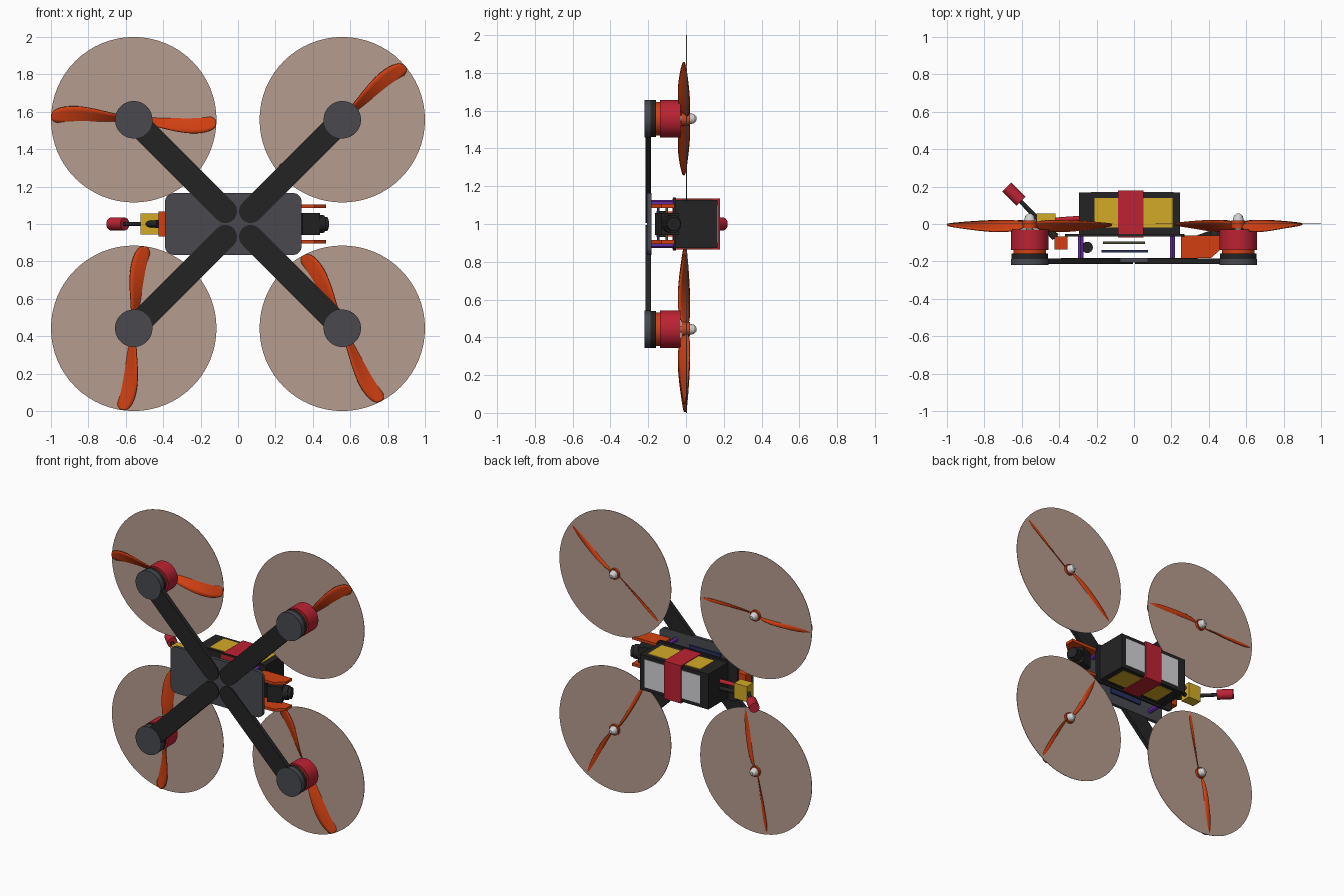
import bpy, bmesh, math
from mathutils import Vector, Matrix

cube = bpy.data.objects.get("Cube")
if cube:
    bpy.data.objects.remove(cube, do_unlink=True)

MID = 1.0       # height of the craft's centre line
ROTOR = 0.5575  # rotor offset from the centre
made = []


def material(name, *srgb):
    lin = [((c / 255 + 0.055) / 1.055) ** 2.4 for c in srgb] + [1]
    m = bpy.data.materials.new(name)
    m.use_nodes = True
    m.diffuse_color = lin
    m.node_tree.nodes["Principled BSDF"].inputs["Base Color"].default_value = lin
    return m


black = material("carbon black", 36, 36, 36)
grey = material("dark grey", 72, 73, 78)
orange = material("orange", 210, 64, 18)
red = material("red", 188, 34, 50)
yellow = material("yellow", 210, 170, 38)
white = material("light grey", 212, 212, 214)
purple = material("purple", 100, 45, 165)
tan = material("rotor blur tan", 182, 156, 142)
green = material("board green", 70, 75, 52)
blue = material("board blue", 42, 48, 95)


def finish(name, bm, mat):
    bmesh.ops.recalc_face_normals(bm, faces=bm.faces)
    me = bpy.data.meshes.new(name)
    bm.to_mesh(me)
    bm.free()
    me.materials.append(mat)
    ob = bpy.data.objects.new(name, me)
    bpy.context.collection.objects.link(ob)
    made.append(ob)
    return ob


def box(name, x, y, z, mat, tilt=0):
    """Box from (min, max) pairs; z is measured from the centre line."""
    bm = bmesh.new()
    size = [b - a for a, b in (x, y, z)]
    centre = Vector([(a + b) / 2 for a, b in (x, y, z)]) + Vector((0, 0, MID))
    bmesh.ops.create_cube(bm, size=1, matrix=Matrix.Translation(centre)
                          @ Matrix.Rotation(tilt, 4, 'Z') @ Matrix.Diagonal((*size, 1)))
    return finish(name, bm, mat)


def rod(name, a, b, r, mat, r2=None, sides=32):
    """Cylinder or cone between two points."""
    a, b = Vector(a), Vector(b)
    bm = bmesh.new()
    turn = (b - a).to_track_quat('Z', 'Y').to_matrix().to_4x4()
    bmesh.ops.create_cone(bm, cap_ends=True, segments=sides, radius1=r,
                          radius2=r if r2 is None else r2, depth=(b - a).length,
                          matrix=Matrix.Translation((a + b) / 2) @ turn)
    return finish(name, bm, mat)


def prism(name, outline, y0, y1, mat):
    """Outline in x and z, extruded along y."""
    bm = bmesh.new()
    face = bm.faces.new([bm.verts.new((x, y0, z)) for x, z in outline])
    out = bmesh.ops.extrude_face_region(bm, geom=[face])
    verts = [v for v in out["geom"] if isinstance(v, bmesh.types.BMVert)]
    bmesh.ops.translate(bm, verts=verts, vec=(0, y1 - y0, 0))
    return finish(name, bm, mat)


def arc(cx, cz, r, start, sweep, n=8):
    steps = [math.radians(start + sweep * i / n) for i in range(n + 1)]
    return [(cx + r * math.cos(t), cz + r * math.sin(t)) for t in steps]


def rounded(x0, x1, half, r):
    return (arc(x1 - r, MID + half - r, r, 0, 90) + arc(x0 + r, MID + half - r, r, 90, 90)
            + arc(x0 + r, MID - half + r, r, 180, 90) + arc(x1 - r, MID - half + r, r, 270, 90))


# Blade stations: radius, leading chord, trailing chord, leading y, trailing y
STATIONS = [(0.02, 0.015, -0.015, 0.018, -0.02), (0.12, 0.028, -0.035, 0.026, -0.04),
            (0.22, 0.03, -0.062, 0.022, -0.036), (0.32, 0.028, -0.076, 0.016, -0.024),
            (0.40, 0.02, -0.066, 0.009, -0.012), (0.443, 0.006, -0.04, 0.004, -0.005)]


def blade(name, cx, cz, angle, spin):
    bm = bmesh.new()
    u = Vector((math.cos(angle), 0, math.sin(angle)))
    v = Vector((-math.sin(angle), 0, math.cos(angle))) * spin
    hub = Vector((cx, -0.004, cz))
    rows = []
    for r, lead, trail, ya, yb in STATIONS:
        rows.append([bm.verts.new(hub + u * r + v * c + Vector((0, y, 0)))
                     for c, y in ((lead, ya), (trail, yb))])
    for p, q in zip(rows, rows[1:]):
        bm.faces.new((p[0], q[0], q[1], p[1]))
    ob = finish(name, bm, orange)
    ob.modifiers.new("curve", 'SUBSURF').levels = 2
    ob.modifiers["curve"].render_levels = 2
    thick = ob.modifiers.new("thickness", 'SOLIDIFY')
    thick.thickness, thick.offset = 0.006, 0


# Arms, motors and rotors
for label, sx, sz, angle, spin in (("upper_right", -1, 1, 0, 1), ("upper_left", 1, 1, 38, -1),
                                   ("lower_right", -1, -1, 80, -1), ("lower_left", 1, -1, -60, 1)):
    cx, cz = sx * ROTOR, MID + sz * ROTOR
    aim = math.degrees(math.atan2(sz, sx))
    ends = (arc(cx, cz, 0.063, aim - 90, 180, 12)
            + arc(sx * 0.068, MID + sz * 0.068, 0.063, aim + 90, 180, 12))
    prism("arm_" + label, ends, -0.215, -0.185, black)
    for part, y0, y1, r, mat in (("motor_foot", -0.22, -0.188, 0.1, grey),
                                 ("motor_base", -0.188, -0.158, 0.098, black),
                                 ("motor_winding", -0.158, -0.138, 0.088, orange),
                                 ("motor_bell", -0.138, -0.03, 0.1, red),
                                 ("motor_shaft", -0.03, 0.02, 0.018, white),
                                 ("propeller_hub", -0.024, 0.02, 0.038, orange),
                                 ("rotor_disc", 0.001, 0.004, 0.4425, tan)):
        rod(part + "_" + label, (cx, y0, cz), (cx, y1, cz), r, mat, sides=64)
    rod("spinner_" + label, (cx, 0.018, cz), (cx, 0.042, cz), 0.03, white, 0.024)
    rod("spinner_tip_" + label, (cx, 0.042, cz), (cx, 0.055, cz), 0.024, white, 0.01)
    for i in range(2):
        blade(f"blade_{label}_{i + 1}", cx, cz, math.radians(angle) + math.pi * i, spin)

# Frame plates and standoffs
prism("bottom_plate", rounded(-0.39, 0.34, 0.165, 0.045), -0.207, -0.183, grey)
prism("top_plate", rounded(-0.37, 0.27, 0.14, 0.03), -0.068, -0.054, black)
for x in (-0.285, 0.205):
    for z in (-0.11, 0.11):
        rod("standoff", (x, -0.185, MID + z), (x, -0.066, MID + z), 0.016, purple, sides=6)

# Circuit boards and capacitor
box("flight_board", (-0.165, 0.06), (-0.108, -0.094), (-0.11, 0.11), green)
box("speed_board", (-0.175, 0.075), (-0.153, -0.139), (-0.12, 0.12), blue)
rod("capacitor", (-0.25, -0.125, MID - 0.07), (-0.25, -0.125, MID + 0.07), 0.03, black)

# Battery with labels and strap
box("battery", (-0.295, 0.245), (-0.054, 0.168), (-0.126, 0.126), black)
for x in ((-0.21, -0.085), (0.05, 0.205)):
    box("top_label", x, (-0.02, 0.14), (0.125, 0.13), yellow)
    box("bottom_label", x, (-0.02, 0.14), (-0.13, -0.125), yellow)
    box("back_label", (x[0] - 0.02, x[1] + 0.005), (0.166, 0.171), (-0.1, 0.1), white)
box("battery_strap", (-0.085, 0.05), (-0.072, 0.179), (-0.135, 0.135), red)

# Power lead
box("power_plug", (-0.52, -0.42), (-0.02, 0.055), (-0.055, 0.055), yellow)
for z, mat in ((0.025, red), (-0.025, black)):
    rod("power_wire", (-0.43, 0.02, MID + z), (-0.29, 0.03, MID + z), 0.014, mat, sides=12)

# Antenna
box("antenna_mount", (-0.425, -0.355), (-0.135, -0.068), (-0.067, 0.067), orange)
rod("antenna_socket", (-0.42, -0.07, MID), (-0.49, 0.0, MID), 0.022, black, 0.016)
rod("antenna_stem", (-0.38, -0.11, MID), (-0.61, 0.125, MID), 0.012, black, sides=16)
rod("antenna_tip", (-0.605, 0.122, MID), (-0.68, 0.197, MID), 0.034, red)

# Camera between its side plates
tilt = math.radians(20)
aim = Vector((math.cos(tilt), math.sin(tilt), 0))
centre = Vector((0.375, -0.1, MID))
box("camera_body", (0.325, 0.425), (-0.15, -0.05), (-0.058, 0.058), black, tilt)
rod("camera_barrel", centre, centre + aim * 0.085, 0.048, black)
rod("camera_lens", centre + aim * 0.08, centre + aim * 0.105, 0.038, black)
for z in (-0.095, 0.095):
    prism("camera_side_plate", [(0.25, -0.183), (0.41, -0.183), (0.47, -0.13),
                                (0.47, -0.062), (0.25, -0.062)], 0, 0.02, orange)
    made[-1].data.transform(Matrix(((1, 0, 0, 0), (0, 0, 1, 0), (0, 1, 0, MID + z - 0.01), (0, 0, 0, 1))))
    made[-1].data.flip_normals()

# Shading: smooth curves, sharp edges
bpy.ops.object.select_all(action='DESELECT')
for ob in made:
    ob.select_set(True)
bpy.context.view_layer.objects.active = made[0]
bpy.ops.object.shade_smooth_by_angle(angle=math.radians(35))
